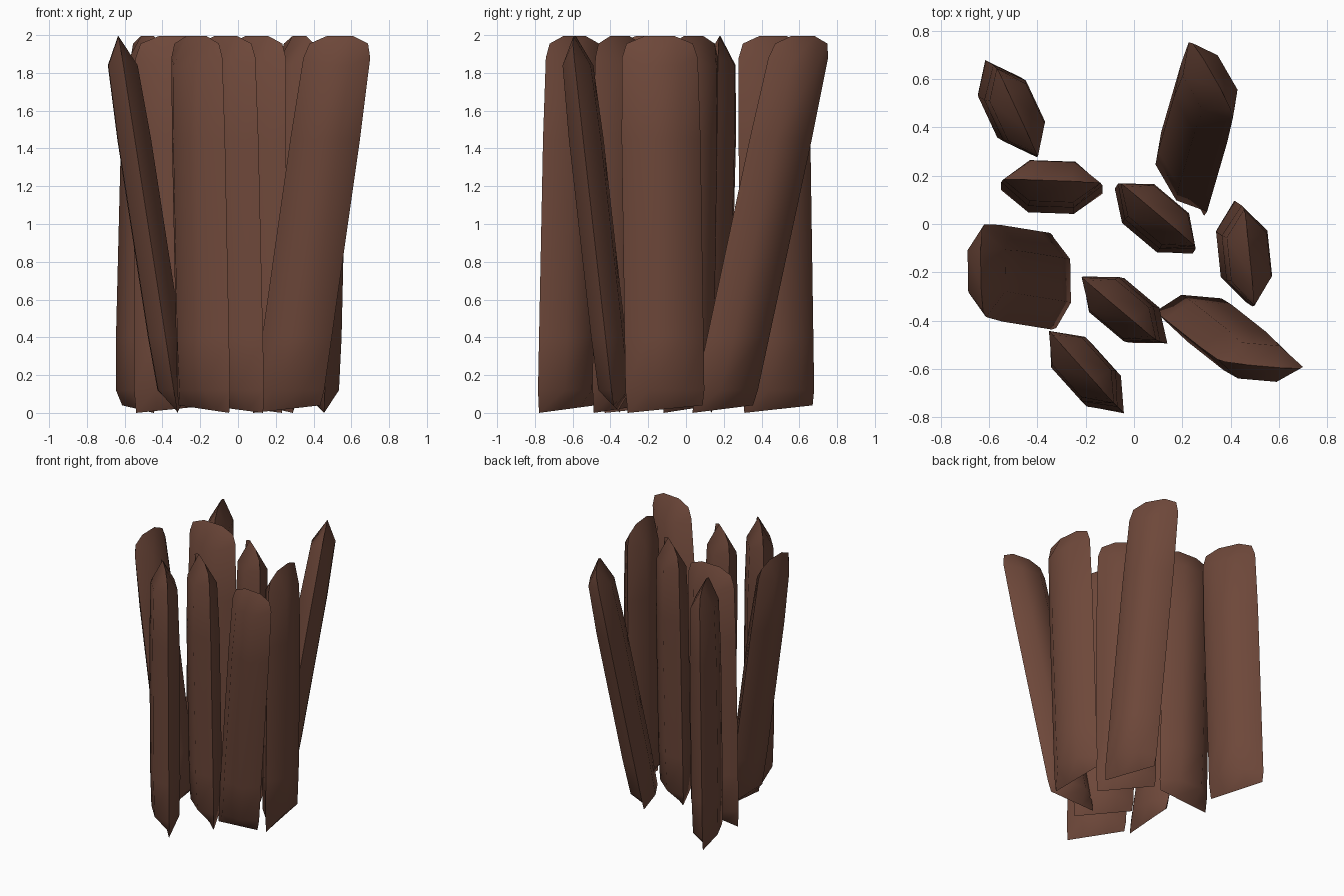
import bpy, bmesh, math

if "Cube" in bpy.data.objects:
    bpy.data.objects.remove(bpy.data.objects["Cube"])

brown = bpy.data.materials.new("dark_brown_wood")
brown.diffuse_color = (0.155, 0.064, 0.042, 1)
brown.use_nodes = True
brown.node_tree.nodes["Principled BSDF"].inputs["Base Color"].default_value = brown.diffuse_color

# Lens-shaped cross-section: sharp side ridges, broad faces (width, thickness)
SECTION = [(-1, 0), (-0.45, -1), (0.45, -1), (1, 0), (0.45, 1), (-0.45, 1)]
# Rings up the stake: height, width scale, thickness scale (0 = chisel edge)
RINGS = [(0.0, 0.95, 0), (0.12, 1, 0.92), (0.4, 1, 1), (1.0, 1, 1),
         (1.45, 1, 1), (1.84, 0.96, 0.88), (2.0, 0.84, 0)]


def stake(name, bottom, top, angle, hw=0.21, ht=0.095):
    """One leaning flat stake with chisel-cut ends."""
    bm = bmesh.new()
    c, s = math.cos(math.radians(angle)), math.sin(math.radians(angle))
    rings = []
    for z, su, sv in RINGS:
        ring = []
        for u, v in SECTION:
            zz = z
            if z == 2.0:                      # arched top edge
                zz -= {1: 0.045, 0.45: 0.005}[abs(u)]
            elif z == 0.0:                    # slightly slanted bottom edge
                zz += 0.02 + 0.02 * u if angle > -20 else 0.02 - 0.02 * u
            elif z == 1.84 and abs(u) == 1:
                zz += 0.04
            t = zz / 2
            x = bottom[0] + (top[0] - bottom[0]) * t
            y = bottom[1] + (top[1] - bottom[1]) * t
            a, b = u * su * hw, v * sv * ht
            ring.append(bm.verts.new((x + a * c - b * s, y + a * s + b * c, zz)))
        rings.append(ring)
    for lo, hi in zip(rings, rings[1:]):
        for i in range(6):
            j = (i + 1) % 6
            bm.faces.new((lo[i], lo[j], hi[j], hi[i]))
    # Close the chisel edges
    bmesh.ops.remove_doubles(bm, verts=bm.verts, dist=0.0005)
    bmesh.ops.recalc_face_normals(bm, faces=bm.faces)
    me = bpy.data.meshes.new(name)
    bm.to_mesh(me)
    bm.free()
    me.materials.append(brown)
    ob = bpy.data.objects.new(name, me)
    bpy.context.collection.objects.link(ob)
    bpy.ops.object.select_all(action='DESELECT')
    ob.select_set(True)
    bpy.context.view_layer.objects.active = ob
    bpy.ops.object.shade_smooth_by_angle(angle=math.radians(50))


# Stakes: bottom centre, top centre, direction of the broad side
stake("stake_back_left", (-0.53, 0.49), (-0.48, 0.46), -65)
stake("stake_mid_left", (-0.34, 0.13), (-0.34, 0.18), -2)
stake("stake_leaning_left", (-0.325, -0.24), (-0.635, -0.19), 91, 0.20, 0.088)
stake("stake_leaning_back", (0.20, 0.19), (0.325, 0.62), -60, 0.19)
stake("stake_centre", (0.08, 0.01), (0.10, 0.04), -40)
stake("stake_right", (0.435, -0.11), (0.48, -0.14), -84)
stake("stake_front_centre", (-0.02, -0.36), (-0.065, -0.35), -40)
stake("stake_leaning_right", (0.255, -0.365), (0.54, -0.59), -5, 0.185, 0.085)
stake("stake_front", (-0.18, -0.63), (-0.22, -0.59), -48)
